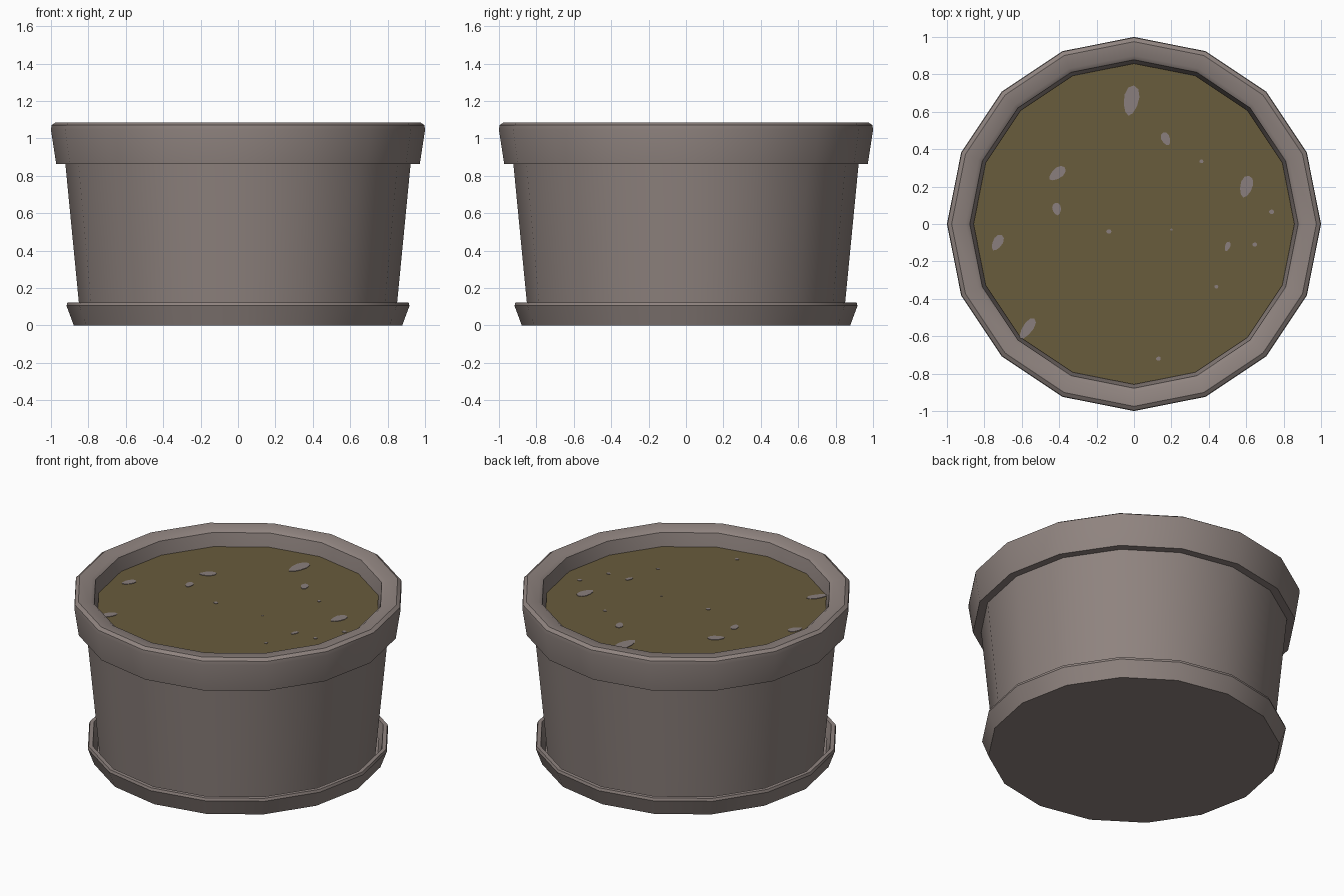
import bpy, bmesh, math

if "Cube" in bpy.data.objects:
    bpy.data.objects.remove(bpy.data.objects["Cube"])

SIDES = 16


def material(name, rgb):
    m = bpy.data.materials.new(name)
    m.diffuse_color = (*rgb, 1.0)
    m.use_nodes = True
    m.node_tree.nodes["Principled BSDF"].inputs["Base Color"].default_value = m.diffuse_color
    return m


clay = material("grey brown clay", (0.275, 0.228, 0.212))
earth = material("olive soil", (0.140, 0.106, 0.046))
stone = material("grey pebble", (0.255, 0.212, 0.205))


def finish(name, bm, mat, smooth=True):
    bmesh.ops.recalc_face_normals(bm, faces=bm.faces)
    me = bpy.data.meshes.new(name)
    bm.to_mesh(me)
    bm.free()
    ob = bpy.data.objects.new(name, me)
    bpy.context.collection.objects.link(ob)
    me.materials.append(mat)
    if smooth:
        bpy.ops.object.select_all(action='DESELECT')
        ob.select_set(True)
        bpy.context.view_layer.objects.active = ob
        bpy.ops.object.shade_smooth_by_angle(angle=math.radians(35))
    return ob


def lathe(name, profile, mat):
    """Spin (radius, z) points around z, capping both ends."""
    bm = bmesh.new()
    rings = [[bm.verts.new((r * math.cos(2 * math.pi * i / SIDES),
                            r * math.sin(2 * math.pi * i / SIDES), z))
              for i in range(SIDES)] for r, z in profile]
    for a, b in zip(rings, rings[1:]):
        for i in range(SIDES):
            j = (i + 1) % SIDES
            bm.faces.new((a[i], a[j], b[j], b[i]))
    bm.faces.new(rings[0])
    bm.faces.new(rings[-1])
    return finish(name, bm, mat)


# Pot: tapered wall, overhanging collar, rounded lip, hollow inside
lathe("pot", [(0.842, 0.03), (0.923, 0.863), (0.972, 0.863), (1.0, 1.045),
              (0.997, 1.07), (0.975, 1.085), (0.90, 1.08), (0.878, 1.065),
              (0.852, 0.94), (0.78, 0.10)], clay)

# Saucer: shallow flared dish
lathe("saucer", [(0.878, 0.0), (0.917, 0.105), (0.912, 0.122), (0.887, 0.122),
                 (0.86, 0.03)], clay)

# Soil: slab inside the pot
lathe("soil", [(0.84, 0.94), (0.858, 0.98)], earth)

# Pebbles: x, y, half length, half width, angle in degrees
pebbles = [
    (-0.015, 0.66, 0.082, 0.040, 80), (0.17, 0.455, 0.037, 0.023, 115),
    (-0.41, 0.27, 0.052, 0.028, 38), (-0.413, 0.08, 0.034, 0.023, 100),
    (0.36, 0.335, 0.011, 0.010, 0), (0.60, 0.20, 0.060, 0.033, 75),
    (0.735, 0.065, 0.014, 0.012, 0), (-0.135, -0.04, 0.014, 0.012, 0),
    (0.20, -0.03, 0.007, 0.005, 0), (0.50, -0.12, 0.027, 0.014, 70),
    (0.645, -0.11, 0.013, 0.011, 0), (-0.73, -0.10, 0.047, 0.026, 60),
    (0.44, -0.335, 0.011, 0.010, 0), (-0.57, -0.56, 0.066, 0.027, 55),
    (0.13, -0.72, 0.013, 0.011, 0),
]
bm = bmesh.new()
for x, y, a, b, deg in pebbles:
    c, s = math.cos(math.radians(deg)), math.sin(math.radians(deg))
    ring = []
    for i in range(10):
        t = 2 * math.pi * i / 10
        u = a * math.cos(t)
        v = b * math.sin(t) * (1 + 0.2 * math.cos(t))
        ring.append((x + u * c - v * s, y + u * s + v * c))
    low = [bm.verts.new((px, py, 0.976)) for px, py in ring]
    top = [bm.verts.new((px, py, 0.983)) for px, py in ring]
    bm.faces.new(low)
    bm.faces.new(top)
    for i in range(10):
        j = (i + 1) % 10
        bm.faces.new((low[i], low[j], top[j], top[i]))
finish("pebbles", bm, stone, smooth=False)
